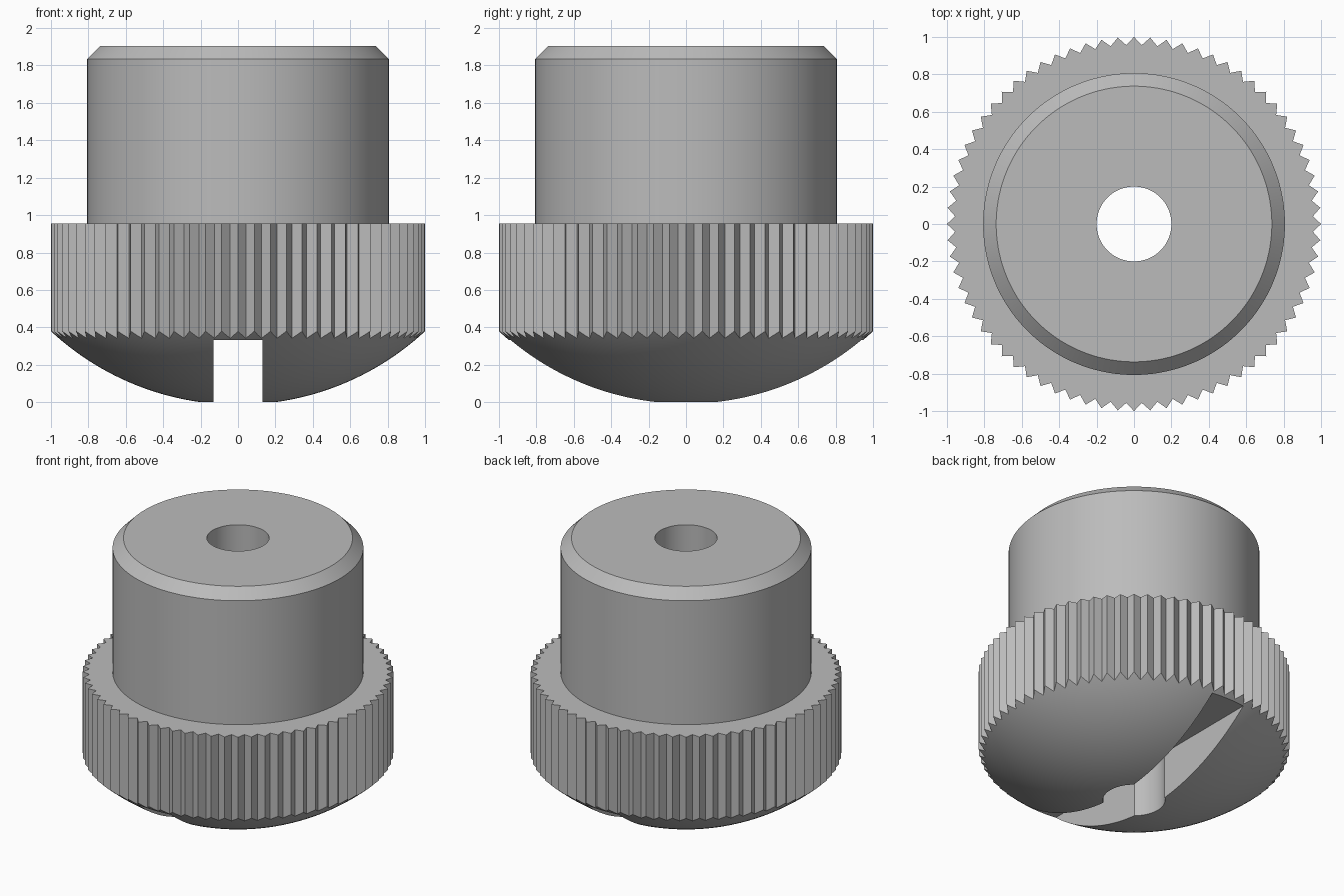
import bpy, bmesh
from math import sin, cos, pi, sqrt, radians

if "Cube" in bpy.data.objects:
    bpy.data.objects.remove(bpy.data.objects["Cube"], do_unlink=True)

HOLE_R, STEM_R, HEAD_R = 0.2, 0.807, 1.0
HEAD_TOP, TOP, RIM_Z = 0.955, 1.905, 0.38
TEETH, GROOVE_R = 72, 0.958
DOME_R = 1.47
SEGMENTS = 144

steel = bpy.data.materials.new("plain grey")
steel.use_nodes = True
GREY = (0.5, 0.5, 0.5, 1)
steel.diffuse_color = GREY
steel.node_tree.nodes["Principled BSDF"].inputs["Base Color"].default_value = GREY


def make_object(name, bm):
    bmesh.ops.recalc_face_normals(bm, faces=bm.faces)
    mesh = bpy.data.meshes.new(name)
    bm.to_mesh(mesh)
    bm.free()
    mesh.materials.append(steel)
    obj = bpy.data.objects.new(name, mesh)
    bpy.context.collection.objects.link(obj)
    return obj


def lathe(name, profile):
    """Revolve a closed (radius, z) profile around the z axis."""
    bm = bmesh.new()
    rings = [[bm.verts.new((r * cos(2 * pi * i / SEGMENTS), r * sin(2 * pi * i / SEGMENTS), z))
              for i in range(SEGMENTS)] for r, z in profile]
    for k, ring in enumerate(rings):
        after = rings[(k + 1) % len(rings)]
        for i in range(SEGMENTS):
            j = (i + 1) % SEGMENTS
            bm.faces.new((ring[i], ring[j], after[j], after[i]))
    return make_object(name, bm)


def cut(obj, tool, operation):
    mod = obj.modifiers.new(tool.name, 'BOOLEAN')
    mod.object, mod.operation, mod.solver = tool, operation, 'EXACT'
    bpy.context.view_layer.objects.active = obj
    bpy.ops.object.modifier_apply(modifier=mod.name)
    bpy.data.objects.remove(tool, do_unlink=True)


# Upper cylinder with chamfered top edge and bore
stem = lathe("stem", [(HOLE_R, HEAD_TOP), (STEM_R, HEAD_TOP), (STEM_R, 1.835),
                      (0.737, TOP), (HOLE_R, TOP)])

# Domed head blank, slightly oversize so the knurl defines its rim
BLANK_R = 1.05
base = sqrt(DOME_R ** 2 - HOLE_R ** 2)
radii = [HOLE_R + (BLANK_R - HOLE_R) * i / 24 for i in range(25)]
dome = [(r, base - sqrt(DOME_R ** 2 - r * r)) for r in radii]
head = lathe("knurled_head", dome + [(BLANK_R, HEAD_TOP), (HOLE_R, HEAD_TOP)])

# Straight knurl: intersect with a toothed prism
bm = bmesh.new()
outline = []
for i in range(TEETH * 2):
    r = GROOVE_R if i % 2 else HEAD_R
    a = pi * i / TEETH
    outline.append(bm.verts.new((r * cos(a), r * sin(a), -0.2)))
floor = bm.faces.new(outline)
side = bmesh.ops.extrude_face_region(bm, geom=[floor])
bmesh.ops.translate(bm, vec=(0, 0, 1.5),
                    verts=[v for v in side["geom"] if isinstance(v, bmesh.types.BMVert)])
cut(head, make_object("knurl_cutter", bm), 'INTERSECT')

# Screwdriver slot running front to back across the dome
bm = bmesh.new()
bmesh.ops.create_cube(bm, size=1)
bmesh.ops.scale(bm, vec=(0.26, 3, 0.666), verts=bm.verts)
cut(head, make_object("slot_cutter", bm), 'DIFFERENCE')

# Smooth shading with sharp knurl and rim edges
for obj in (stem, head):
    bpy.ops.object.select_all(action='DESELECT')
    obj.select_set(True)
    bpy.context.view_layer.objects.active = obj
    bpy.ops.object.shade_smooth_by_angle(angle=radians(25))
